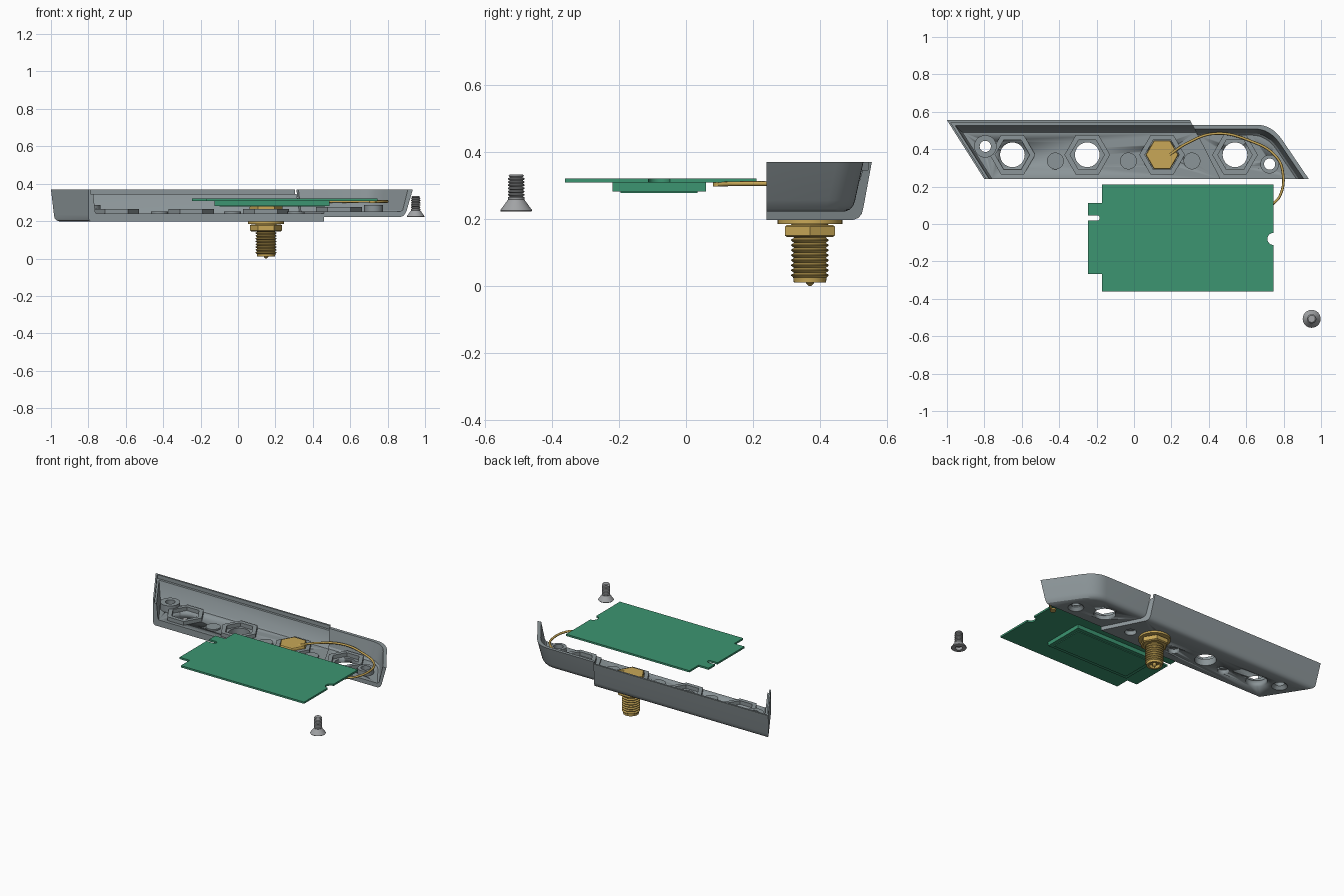
import bpy, bmesh, math
from mathutils import Vector

if "Cube" in bpy.data.objects:
    bpy.data.objects.remove(bpy.data.objects["Cube"], do_unlink=True)


def material(name, rgb):
    m = bpy.data.materials.new(name)
    m.use_nodes = True
    m.diffuse_color = (*rgb, 1)
    m.node_tree.nodes["Principled BSDF"].inputs["Base Color"].default_value = (*rgb, 1)
    return m


GREY = material("case grey", (0.26, 0.30, 0.315))
GREEN = material("board green", (0.045, 0.30, 0.165))
GOLD = material("brass gold", (0.58, 0.39, 0.095))
STEEL = material("screw grey", (0.36, 0.37, 0.38))


def activate(ob):
    bpy.ops.object.select_all(action='DESELECT')
    ob.select_set(True)
    bpy.context.view_layer.objects.active = ob


def make(name, verts, faces, mat, smooth=True):
    bm = bmesh.new()
    vs = [bm.verts.new(v) for v in verts]
    for f in faces:
        bm.faces.new([vs[i] for i in f])
    bmesh.ops.recalc_face_normals(bm, faces=bm.faces)
    me = bpy.data.meshes.new(name)
    bm.to_mesh(me)
    bm.free()
    me.materials.append(mat)
    ob = bpy.data.objects.new(name, me)
    bpy.context.collection.objects.link(ob)
    if smooth:
        activate(ob)
        bpy.ops.object.shade_smooth_by_angle(angle=math.radians(30))
    return ob


def lathe(name, profile, x, y, mat, sides=32, loop=False):
    """Turn (radius, z) points about a vertical axis; loop joins last to first."""
    n, k = sides, len(profile)
    verts = [(x + r * math.cos(math.tau * i / n), y + r * math.sin(math.tau * i / n), z)
             for r, z in profile for i in range(n)]
    faces = [(j * n + i, j * n + (i + 1) % n, (j + 1) % k * n + (i + 1) % n, (j + 1) % k * n + i)
             for j in range(k if loop else k - 1) for i in range(n)]
    if not loop:
        faces += [tuple(range(n)), tuple(range((k - 1) * n, k * n))]
    return make(name, verts, faces, mat)


def tube(name, x, y, r0, r1, z0, z1, mat, sides=32):
    return lathe(name, [(r0, z0), (r1, z0), (r1, z1), (r0, z1)], x, y, mat, sides, True)


def prism(name, pts, z0, z1, mat):
    n = len(pts)
    verts = [(x, y, z) for z in (z0, z1) for x, y in pts]
    faces = [tuple(range(n)), tuple(range(n, 2 * n))]
    faces += [(i, (i + 1) % n, n + (i + 1) % n, n + i) for i in range(n)]
    return make(name, verts, faces, mat)


def rect(x0, y0, x1, y1):
    return [(x0, y0), (x1, y0), (x1, y1), (x0, y1)]


def drill(ob, x, y, profile):
    cutter = lathe("cutter", profile, x, y, GREY)
    cutter.hide_render = True
    mod = ob.modifiers.new("hole", 'BOOLEAN')
    mod.operation, mod.solver, mod.object = 'DIFFERENCE', 'EXACT', cutter
    activate(ob)
    bpy.ops.object.modifier_apply(modifier=mod.name)
    bpy.data.objects.remove(cutter, do_unlink=True)


# --- Case: two open-front trays meeting on a slanted seam -----------------
FRONT = 0.24


def seam_x(y):
    return 0.46 - (y - FRONT) * 0.51


def main_path(d, side):
    y = 0.555 - d
    left = lambda v: -0.8 - (v - FRONT) * 0.635 + side * 1.2
    return [(left(FRONT), FRONT), (left(y), y), (seam_x(y), y)]


def end_path(d, side):
    y = 0.53 - d
    right = lambda v: 0.935 - (v - FRONT) * 0.68 - side * 1.2
    a, c, b = Vector((right(y) - 0.08, y)), Vector((right(y), y)), Vector((right(y - 0.08), y - 0.08))
    arc = [a * (1 - t) ** 2 + c * 2 * t * (1 - t) + b * t * t for t in [i / 8 for i in range(9)]]
    return [(seam_x(y), y)] + [tuple(p) for p in arc] + [(right(FRONT), FRONT)]


def tray(name, path, levels):
    """Loft the wall through (back inset, side inset, z) levels, outside to inside."""
    rings = [path(d, s) for d, s, z in levels]
    n, k = len(rings[0]), len(levels)
    verts = [(x, y, lv[2]) for ring, lv in zip(rings, levels) for x, y in ring]
    verts += [(seam_x(FRONT), FRONT, levels[0][2]), (seam_x(FRONT), FRONT, levels[-1][2])]
    low, high = n * k, n * k + 1
    faces = [(j * n + i, j * n + i + 1, (j + 1) * n + i + 1, (j + 1) * n + i)
             for j in range(k - 1) for i in range(n - 1)]
    faces += [tuple(range(n)) + (low,), tuple(range((k - 1) * n, k * n)) + (high,)]
    faces += [tuple(j * n + i for j in range(k)) + (high, low) for i in (0, n - 1)]
    return make(name, verts, faces, GREY)


case_main = tray("case_main", main_path, [
    (0.055, 0.012, 0.197), (0.04, 0.004, 0.203), (0.03, 0, 0.215), (0.025, 0, 0.235),
    (0, 0, 0.37), (0.012, 0.01, 0.37), (0.012, 0.01, 0.345), (0.028, 0.022, 0.345),
    (0.055, 0.03, 0.25), (0.065, 0.035, 0.24)])
case_end = tray("case_end", end_path, [
    (0.055, 0.055, 0.222), (0.04, 0.042, 0.228), (0.03, 0.034, 0.24), (0.025, 0.028, 0.255),
    (0, 0, 0.37), (0.022, 0.022, 0.37), (0.045, 0.045, 0.26), (0.055, 0.055, 0.25)])

# Antenna ports with hexagonal collars
for x in (-0.65, -0.25, 0.15, 0.54):
    body, floor = (case_end, 0.25) if x > 0.4 else (case_main, 0.24)
    drill(body, x, 0.37, [(0.066, 0.1), (0.066, 0.5)])
    tube("port_collar", x, 0.37, 0.092, 0.122, floor - 0.005, floor + 0.025, GREY, 6)

# Moulded dimples, open below and domed flat above
for x in (-0.42, -0.03, 0.31):
    drill(case_main, x, 0.337, [(0.036, 0.1), (0.036, 0.225)])
    lathe("dimple_pad", [(0.045, 0.235), (0.045, 0.25)], x, 0.337, GREY)

# Screw posts with countersunk holes
for body, x, y, r, z in ((case_main, -0.795, 0.415, 0.06, 0.197), (case_end, 0.725, 0.32, 0.05, 0.222)):
    drill(body, x, y, [(0.05, z - 0.01), (0.048, z), (0.03, z + 0.02), (0.03, 0.3)])
    tube("screw_post", x, y, 0.03, r, z + 0.03, 0.285, GREY)

# --- Antenna connector ----------------------------------------------------
CX, CY = 0.15, 0.37
lathe("connector_head", [(0.088, 0.24), (0.088, 0.275), (0.084, 0.28)], CX, CY, GOLD, 6)
lathe("connector_washer", [(0.097, 0.184), (0.097, 0.197)], CX, CY, GOLD)
lathe("connector_nut", [(0.078, 0.145), (0.086, 0.15), (0.086, 0.177), (0.078, 0.182)], CX, CY, GOLD, 6)
barrel = [(0.034, 0.03), (0.034, 0.01), (0.048, 0.01), (0.05, 0.025)]
for i in range(11):
    z = 0.027 + i * 0.015
    barrel += [(0.056, z + 0.003), (0.056, z + 0.006), (0.047, z + 0.011)]
barrel += [(0.06, 0.2), (0.06, 0.245)]
lathe("connector_barrel", barrel, CX, CY, GOLD)
lathe("connector_pin", [(0.004, 0), (0.012, 0.008), (0.012, 0.04)], CX, CY, GOLD, 16)

# --- Coaxial lead ---------------------------------------------------------
route = [(0.19, 0.37, 0.275), (0.28, 0.43, 0.29), (0.43, 0.483, 0.303), (0.62, 0.445, 0.305),
         (0.76, 0.36, 0.305), (0.795, 0.28, 0.305), (0.78, 0.15, 0.305), (0.735, 0.1, 0.303)]
curve = bpy.data.curves.new("coax_lead", 'CURVE')
curve.dimensions = '3D'
curve.bevel_depth = 0.007
curve.bevel_resolution = 2
curve.use_fill_caps = True
spline = curve.splines.new('BEZIER')
spline.bezier_points.add(len(route) - 1)
for p, co in zip(spline.bezier_points, route):
    p.co = co
    p.handle_left_type = p.handle_right_type = 'AUTO'
curve.materials.append(GOLD)
bpy.context.collection.objects.link(bpy.data.objects.new("coax_lead", curve))
lathe("coax_plug", [(0.019, 0.297), (0.019, 0.309)], 0.72, 0.1, GOLD, 24)

# --- Circuit board --------------------------------------------------------
notch = [(0.745 - 0.032 * math.sin(t), -0.08 - 0.032 * math.cos(t))
         for t in [math.pi * i / 12 for i in range(13)]]
slot = [(-0.197 + 0.014 * math.sin(t), 0.032 + 0.014 * math.cos(t))
        for t in [math.pi * i / 8 for i in range(9)]]
outline = [(-0.172, -0.362), (0.745, -0.362)] + notch + [(0.745, 0.21), (-0.172, 0.21),
           (-0.172, 0.112), (-0.247, 0.112), (-0.247, 0.046)] + slot
outline += [(-0.247, 0.018), (-0.247, -0.268), (-0.172, -0.268)]
prism("circuit_board", outline, 0.308, 0.32, GREEN)
prism("board_module", rect(-0.125, -0.22, 0.49, 0.06), 0.282, 0.309, GREEN)
prism("module_cover", rect(-0.10, -0.195, 0.465, 0.035), 0.277, 0.283, GREEN)

# --- Loose countersunk screw ----------------------------------------------
screw = [(0.022, 0.24), (0.022, 0.222), (0.046, 0.222), (0.048, 0.225), (0.024, 0.258)]
for i in range(7):
    z = 0.261 + i * 0.0095
    screw += [(0.025, z), (0.025, z + 0.003), (0.019, z + 0.006)]
screw += [(0.023, 0.328), (0.019, 0.333)]
lathe("loose_screw", screw, 0.95, -0.507, STEEL)
